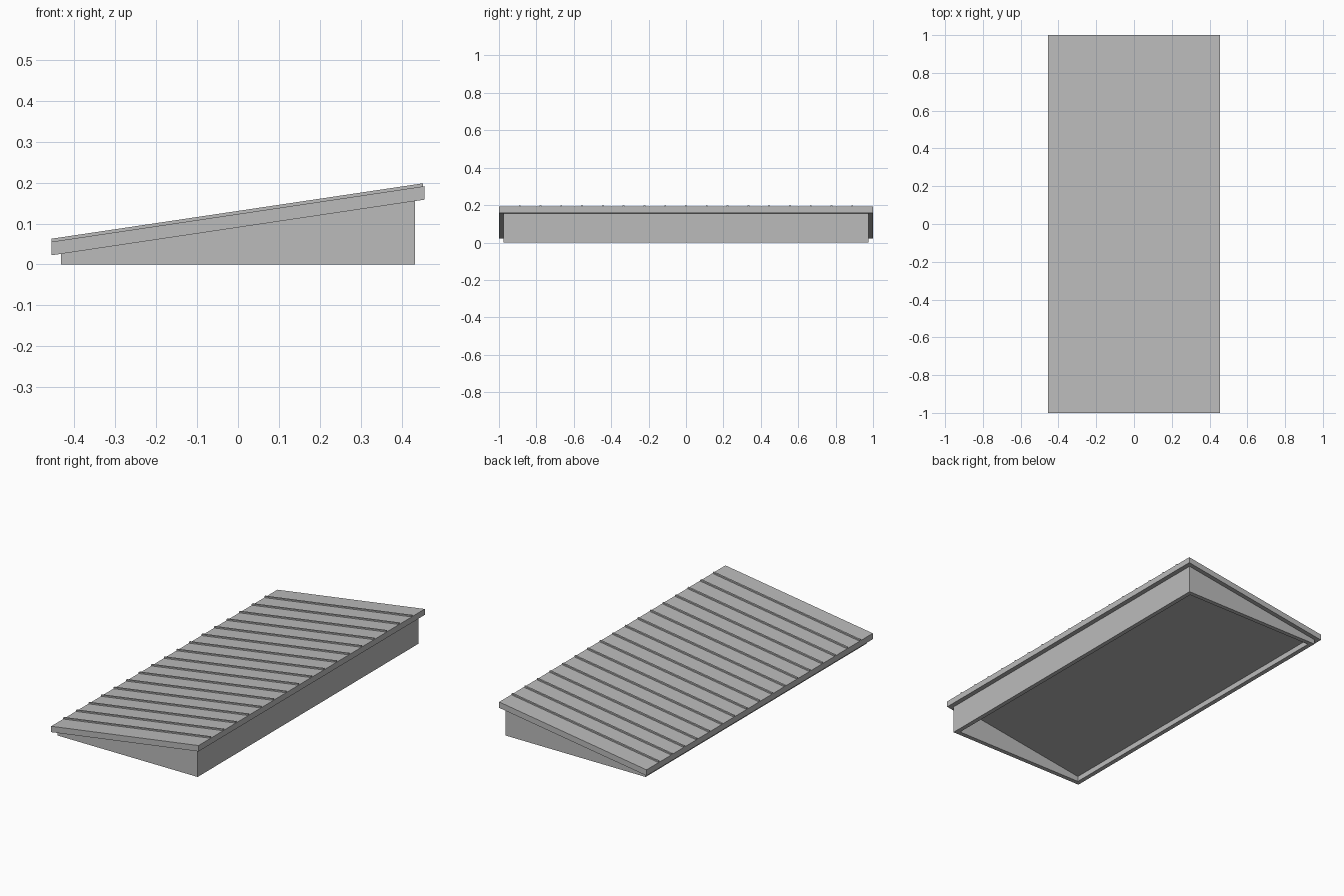
import bpy
import bmesh

cube = bpy.data.objects.get("Cube")
if cube:
    bpy.data.objects.remove(cube, do_unlink=True)

grey = bpy.data.materials.new("plain grey")
grey.use_nodes = True
COLOUR = (0.5, 0.5, 0.5, 1)
grey.diffuse_color = COLOUR
grey.node_tree.nodes["Principled BSDF"].inputs["Base Color"].default_value = COLOUR

ROOF_X, ROOF_Y = 0.456, 1.0
WALL_X, WALL_Y, WALL_T = 0.433, 0.975, 0.025
SLOPE = 0.136 / (2 * ROOF_X)
UNDER, TOP, RIB_TOP = 0.0905, 0.1235, 0.131   # heights at x = 0


def sloped(x, height):
    return height + SLOPE * x


def make_object(name, bm):
    bmesh.ops.recalc_face_normals(bm, faces=bm.faces)
    mesh = bpy.data.meshes.new(name)
    bm.to_mesh(mesh)
    bm.free()
    mesh.materials.append(grey)
    obj = bpy.data.objects.new(name, mesh)
    bpy.context.collection.objects.link(obj)
    return obj


def extrude_profile(bm, profile, y0, y1):
    """Extrude a closed x-z profile along y."""
    face = bm.faces.new([bm.verts.new((x, y0, z)) for x, z in profile])
    new = bmesh.ops.extrude_face_region(bm, geom=[face])["geom"]
    verts = [v for v in new if isinstance(v, bmesh.types.BMVert)]
    bmesh.ops.translate(bm, verts=verts, vec=(0, y1 - y0, 0))


def sloped_band(x0, x1, low, high):
    return [(x0, sloped(x0, low)), (x1, sloped(x1, low)),
            (x1, sloped(x1, high)), (x0, sloped(x0, high))]


# Sloping roof slab
bm = bmesh.new()
extrude_profile(bm, sloped_band(-ROOF_X, ROOF_X, UNDER, TOP), -ROOF_Y, ROOF_Y)
make_object("roof_slab", bm)

# Thin standing seams running down the slope
PANELS, SEAM_W = 18, 0.01
bm = bmesh.new()
for i in range(1, PANELS):
    y = -ROOF_Y + 2 * ROOF_Y * i / PANELS
    extrude_profile(bm, sloped_band(-ROOF_X, ROOF_X - 0.003, TOP, RIB_TOP),
                    y - SEAM_W / 2, y + SEAM_W / 2)
make_object("roof_seams", bm)

# Hollow wall ring, open below, its top following the slope
bm = bmesh.new()
rings = []
for inset in (0, WALL_T):
    wx, wy = WALL_X - inset, WALL_Y - inset
    corners = [(-wx, -wy), (wx, -wy), (wx, wy), (-wx, wy)]
    rings.append([bm.verts.new((x, y, 0)) for x, y in corners])
    rings.append([bm.verts.new((x, y, sloped(x, UNDER))) for x, y in corners])
outer_low, outer_high, inner_low, inner_high = rings
for a, b in ((outer_low, outer_high), (outer_high, inner_high),
             (inner_high, inner_low), (inner_low, outer_low)):
    for i in range(4):
        j = (i + 1) % 4
        bm.faces.new((a[i], a[j], b[j], b[i]))
make_object("walls", bm)
